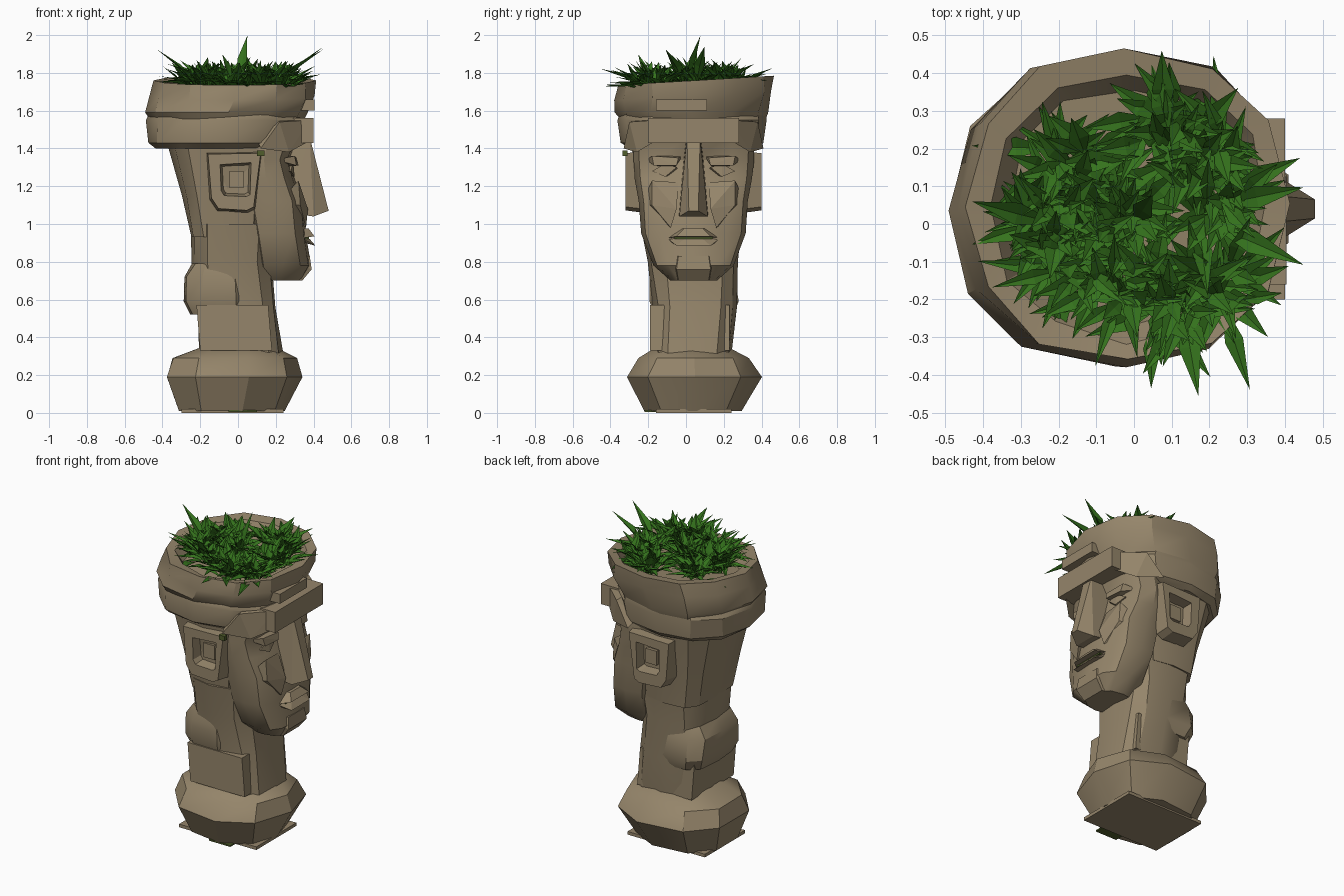
import bpy, bmesh, math, random
from mathutils import Vector

random.seed(7)
cube = bpy.data.objects.get("Cube")
if cube:
    bpy.data.objects.remove(cube, do_unlink=True)


def material(name, r, g, b):
    m = bpy.data.materials.new(name)
    m.use_nodes = True
    m.diffuse_color = (r, g, b, 1)
    bsdf = m.node_tree.nodes["Principled BSDF"]
    bsdf.inputs["Base Color"].default_value = (r, g, b, 1)
    bsdf.inputs["Roughness"].default_value = 0.9
    return m


STONE = material("stone", 0.30, 0.235, 0.145)
LEAF = material("leaf green", 0.035, 0.17, 0.012)
MOSS = material("moss", 0.08, 0.11, 0.025)
MID = 0.04  # the face is symmetric about this y


def finish(name, bm, mat, smooth=0):
    bmesh.ops.recalc_face_normals(bm, faces=bm.faces)
    me = bpy.data.meshes.new(name)
    bm.to_mesh(me)
    bm.free()
    me.materials.append(mat)
    ob = bpy.data.objects.new(name, me)
    bpy.context.collection.objects.link(ob)
    if smooth:
        bpy.ops.object.select_all(action='DESELECT')
        ob.select_set(True)
        bpy.context.view_layer.objects.active = ob
        bpy.ops.object.shade_smooth_by_angle(angle=math.radians(smooth))
    return ob


def loft(name, rings, n=12, power=0.8, jitter=0.008, tilt=0.0):
    """Skin rounded rings given as (z, x0, x1, y0, y1)."""
    bm = bmesh.new()
    loops = []
    for z, x0, x1, y0, y1 in rings:
        loop = []
        for i in range(n):
            a = math.tau * i / n
            c, s = math.cos(a), math.sin(a)
            c = math.copysign(abs(c) ** power, c)
            s = math.copysign(abs(s) ** power, s)
            x = (x0 + x1) / 2 + c * (x1 - x0) / 2 + random.uniform(-jitter, jitter)
            y = (y0 + y1) / 2 + s * (y1 - y0) / 2 + random.uniform(-jitter, jitter)
            lift = tilt * s if z > 1.6 else 0
            loop.append(bm.verts.new((x, y, z + lift)))
        loops.append(loop)
    for a, b in zip(loops, loops[1:]):
        for i in range(n):
            j = (i + 1) % n
            bm.faces.new((a[i], a[j], b[j], b[i]))
    bm.faces.new(loops[0])
    bm.faces.new(loops[-1])
    return finish(name, bm, STONE, 32)


def hull(name, pts, mat=STONE, both=False):
    """Chiselled convex stone; both=True adds its twin across the face."""
    for side in ((1, -1) if both else (1,)):
        bm = bmesh.new()
        for x, y, z in pts:
            bm.verts.new((x, MID + side * y, z))
        bmesh.ops.convex_hull(bm, input=bm.verts)
        label = name if not both else ("left_" if side > 0 else "right_") + name
        finish(label, bm, mat)


def slab(name, x, y, z, lean=0.0, mat=STONE, both=False):
    """Block from ranges, its top shifted along x by lean."""
    hull(name, [(a + (lean if c == z[1] else 0), b, c) for a in x for b in y for c in z], mat, both)


# Plinth
loft("base", [(0.01, -0.32, 0.25, -0.22, 0.30), (0.19, -0.39, 0.34, -0.31, 0.41),
              (0.29, -0.36, 0.31, -0.25, 0.34), (0.35, -0.2, 0.2, -0.16, 0.22)], 9, 0.85)
slab("base_foot", (-0.3, 0.24), (-0.2, 0.2), (0, 0.02))

# Neck, with chipped offset stones
loft("neck", [(0.3, -0.20, 0.24, -0.17, 0.24), (0.56, -0.21, 0.2, -0.17, 0.27),
              (0.8, -0.24, 0.18, -0.2, 0.28), (1.0, -0.25, 0.2, -0.24, 0.3)], 12, 0.65)
slab("neck_block", (-0.2, 0.18), (-0.23, 0.19), (0.33, 0.57), -0.02)
loft("nape_block", [(0.52, -0.25, 0.05, -0.17, 0.25), (0.59, -0.29, 0.08, -0.2, 0.28),
                    (0.72, -0.29, 0.08, -0.2, 0.27), (0.79, -0.24, 0.06, -0.18, 0.25)], 10, 0.6)

# Skull and the face in front of it
loft("skull", [(0.93, -0.25, 0.15, -0.22, 0.3), (1.15, -0.30, 0.18, -0.25, 0.32),
               (1.45, -0.38, 0.28, -0.29, 0.37)], 12, 0.6)
loft("face", [(0.70, 0.10, 0.34, -0.08, 0.16), (0.78, 0.08, 0.39, -0.17, 0.25),
              (0.95, 0.05, 0.36, -0.24, 0.32), (1.12, 0.02, 0.35, -0.25, 0.33),
              (1.24, 0.0, 0.30, -0.27, 0.35), (1.34, 0.0, 0.27, -0.28, 0.36),
              (1.48, 0.0, 0.33, -0.28, 0.36)], 12, 0.66, 0.004)

# Brow ridge, nose, eyes, cheeks, lips and chin
slab("brow", (0.2, 0.40), (-0.24, 0.24), (1.43, 1.56))
hull("brow_wing", [(0.2, 0.2, 1.56), (0.38, 0.2, 1.55), (0.38, 0.2, 1.44), (0.12, 0.37, 1.4),
                   (0.22, 0.34, 1.54), (0.27, 0.3, 1.38), (0.1, 0.3, 1.45)], both=True)
hull("nose", [(0.25, s * w, z) for s in (-1, 1) for w, z in ((0.04, 1.46), (0.08, 1.06))]
     + [(x, s * w, z) for s in (-1, 1) for x, w, z in
        ((0.38, 0.035, 1.46), (0.385, 0.025, 1.4), (0.48, 0.025, 1.07), (0.40, 0.075, 1.04))])
hull("eyelid", [(0.25, 0.06, 1.36), (0.31, 0.08, 1.35), (0.30, 0.22, 1.36), (0.2, 0.25, 1.34),
                (0.32, 0.09, 1.31), (0.31, 0.21, 1.31), (0.24, 0.1, 1.3)], both=True)
hull("eye", [(0.24, 0.07, 1.28), (0.295, 0.09, 1.3), (0.3, 0.15, 1.25), (0.28, 0.22, 1.28),
             (0.29, 0.15, 1.32), (0.2, 0.15, 1.28)], both=True)
hull("cheek", [(0.31, 0.08, 1.22), (0.32, 0.22, 1.23), (0.37, 0.09, 1.08), (0.33, 0.22, 1.1),
               (0.36, 0.12, 0.98), (0.2, 0.28, 1.1), (0.2, 0.12, 1.1)], both=True)
for part, z0, z1, reach in (("upper_lip", 0.935, 0.975, 0.405), ("lower_lip", 0.885, 0.92, 0.41)):
    hull(part, [(0.28, s * 0.15, 0.925) for s in (-1, 1)]
         + [(x, s * w, z) for s in (-1, 1) for x, w, z in
            ((reach, 0.09, z0), (reach - 0.03, 0.05, z1), (0.28, 0.09, z1), (0.34, 0.14, 0.925))])
slab("mouth_moss", (0.33, 0.375), (-0.1, 0.1), (0.921, 0.930), mat=MOSS)
hull("chin", [(0.2, s * w, z) for s in (-1, 1) for w, z in ((0.1, 0.7), (0.15, 0.84))]
     + [(x, s * w, z) for s in (-1, 1) for x, w, z in
        ((0.34, 0.08, 0.7), (0.39, 0.09, 0.76), (0.38, 0.08, 0.83))])


# Square ring ears
def ear(name, sign, wall, out):
    bm = bmesh.new()
    outline = ((-0.17, 1.38), (0.13, 1.385), (0.09, 1.08), (0.05, 1.06), (-0.11, 1.07), (-0.15, 1.13))
    hole = ((-0.09, 1.31), (0.065, 1.32), (0.06, 1.16), (0.04, 1.15), (-0.07, 1.155), (-0.085, 1.18))
    cx, cz = -0.01, 1.235
    rows = []
    for pts, y, k in ((outline, wall, 1), (outline, out, 0.93), (hole, out, 1.06),
                      (hole, wall + sign * 0.03, 0.9)):
        rows.append([bm.verts.new((cx + (x - cx) * k, y, cz + (z - cz) * k)) for x, z in pts])
    for a, b in zip(rows, rows[1:]):
        for i in range(6):
            j = (i + 1) % 6
            bm.faces.new((a[i], a[j], b[j], b[i]))
    bm.faces.new(rows[-1])
    finish(name, bm, STONE)
    slab(name + "_core", (-0.045, 0.03), (wall - MID, wall - MID + sign * 0.05), (1.19, 1.28))


ear("right_ear", -1, -0.23, -0.32)
ear("left_ear", 1, 0.31, 0.40)

# Head band and the bowl on top with an open rim
loft("head_band", [(1.40, -0.44, 0.24, -0.30, 0.38), (1.43, -0.47, 0.31, -0.34, 0.41),
                   (1.55, -0.48, 0.36, -0.36, 0.43), (1.58, -0.47, 0.34, -0.35, 0.42)], 12, 0.85)
loft("planter_bowl", [(1.54, -0.46, 0.34, -0.34, 0.42), (1.59, -0.49, 0.37, -0.37, 0.44),
                      (1.68, -0.47, 0.41, -0.375, 0.46), (1.76, -0.44, 0.405, -0.36, 0.46),
                      (1.75, -0.38, 0.35, -0.31, 0.40), (1.68, -0.33, 0.31, -0.27, 0.36)],
     12, 0.9, 0.01, 0.025)
slab("forehead_chip", (0.3, 0.405), (-0.2, 0.07), (1.6, 1.66))

# Moss patches
slab("brow_moss", (0.1, 0.14), (-0.375, -0.35), (1.36, 1.39), mat=MOSS)
slab("ear_moss", (-0.04, 0.0), (-0.335, -0.3), (1.072, 1.08), mat=MOSS)
slab("base_moss", (-0.05, 0.1), (-0.26, -0.2), (0.005, 0.014), mat=MOSS)


# Spiky plants: rosettes of creased blades
def blade(bm, base, heading, rise, length, width):
    flat = Vector((math.cos(heading), math.sin(heading), 0))
    side = Vector((-flat.y, flat.x, 0)) * width / 2
    d = flat * math.cos(rise) + Vector((0, 0, math.sin(rise)))
    mid = base + d * length * 0.45
    tip = base + d * length - Vector((0, 0, length * 0.12))
    tip.x = max(-0.43, min(0.45, tip.x))
    tip.y = max(-0.46, min(0.46, tip.y))
    tip.z = min(2.0, tip.z)
    fold = Vector((0, 0, width * 0.28))
    b, l, r, m, t = (bm.verts.new(p) for p in
                     (base, mid + side + fold, mid - side + fold, mid, tip))
    for f in ((b, m, l), (b, r, m), (l, m, t), (m, r, t)):
        bm.faces.new(f)


rosettes = [(-0.18, -0.10), (0.10, -0.20), (0.09, 0.25), (-0.17, 0.15), (0.22, 0.06),
            (-0.03, 0.03), (0.22, -0.16), (-0.06, -0.16), (0.2, 0.2), (-0.23, 0.02)]
for k, (cx, cy) in enumerate(rosettes):
    bm = bmesh.new()
    for i in range(46):
        heading = i * 2.4 + random.uniform(-0.3, 0.3)
        t = i / 45
        base = Vector((cx + random.uniform(-0.05, 0.05), cy + random.uniform(-0.05, 0.05),
                       1.69 + random.uniform(0, 0.05)))
        blade(bm, base, heading, 0.25 + 0.85 * t + random.uniform(-0.15, 0.15),
              random.uniform(0.15, 0.27) * (1 - 0.25 * t), random.uniform(0.035, 0.06))
    finish("plant_%d" % (k + 1), bm, LEAF)

# Tall blades that reach over the rim
bm = bmesh.new()
for x, y, heading, rise, length in ((0.2, 0.0, -0.4, 0.75, 0.38), (-0.2, 0.0, 2.9, 0.8, 0.36),
                                    (0.13, -0.22, -1.4, 0.55, 0.28), (0.08, 0.26, 1.6, 0.6, 0.26),
                                    (0.0, 0.0, 1.0, 1.3, 0.34), (0.22, 0.05, 0.2, 0.85, 0.36)):
    blade(bm, Vector((x, y, 1.71)), heading, rise, length, 0.06)
finish("tall_blades", bm, LEAF)
